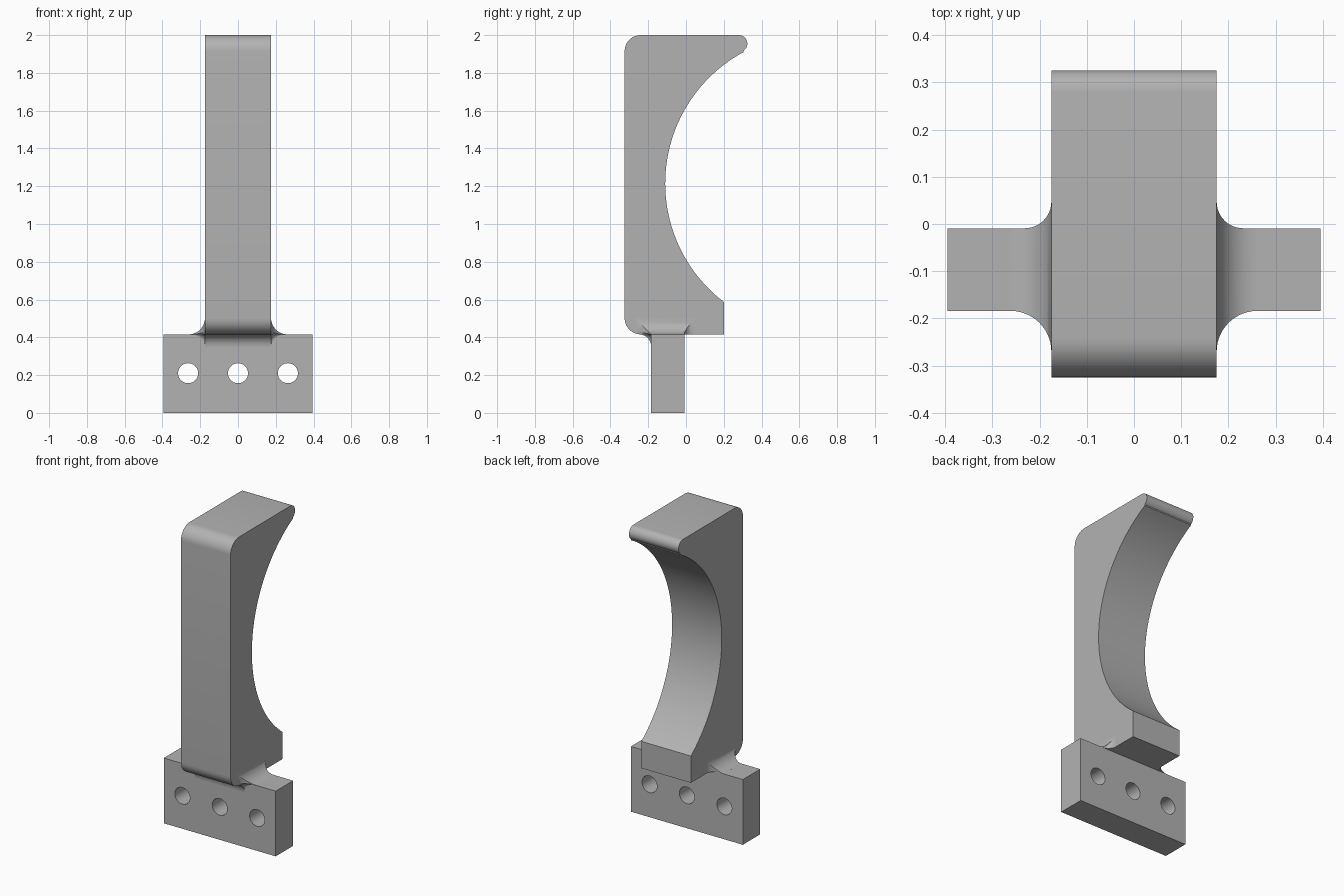
import bpy, bmesh, math
from mathutils import Matrix

cube = bpy.data.objects.get("Cube")
if cube:
    bpy.data.objects.remove(cube, do_unlink=True)

grey = bpy.data.materials.new("plain grey")
grey.use_nodes = True
GREY = (0.45, 0.45, 0.45, 1)
grey.diffuse_color = GREY
grey.node_tree.nodes["Principled BSDF"].inputs["Base Color"].default_value = GREY

HALF = 0.175                     # half width of the arm
FRONT, BACK, TOP = -0.184, -0.009, 0.416   # plate faces


def finish(name, bm):
    bmesh.ops.recalc_face_normals(bm, faces=bm.faces)
    mesh = bpy.data.meshes.new(name)
    bm.to_mesh(mesh)
    bm.free()
    ob = bpy.data.objects.new(name, mesh)
    bpy.context.collection.objects.link(ob)
    mesh.materials.append(grey)
    return ob


def smooth(ob):
    bpy.ops.object.select_all(action='DESELECT')
    ob.select_set(True)
    bpy.context.view_layer.objects.active = ob
    bpy.ops.object.shade_smooth_by_angle(angle=math.radians(30))


def arc(cy, cz, r, a0, a1, n):
    angles = [math.radians(a0 + (a1 - a0) * i / n) for i in range(n + 1)]
    return [(cy + r * math.cos(a), cz + r * math.sin(a)) for a in angles]


def loft(name, sections):
    """Join (x, outline) sections into one capped solid."""
    bm = bmesh.new()
    rings = [[bm.verts.new((x, y, z)) for y, z in pts] for x, pts in sections]
    for a, b in zip(rings, rings[1:]):
        for i in range(len(a)):
            j = (i + 1) % len(a)
            bm.faces.new((a[i], a[j], b[j], b[i]))
    bm.faces.new(rings[0][::-1])
    bm.faces.new(rings[-1])
    return finish(name, bm)


# Arm: rounded block with a large hollow in its back and a rounded tip
r = 0.085
profile = (arc(-0.325 + r, 2 - r, r, 180, 90, 10)
           + arc(0.28, 1.955, 0.045, 90, -55, 12)
           + arc(0.68, 1.215, 0.79, 118.3, 232.6, 48)
           + [(0.2, TOP), (-0.1, TOP), (-0.1, 0.35)]
           + arc(FRONT - 0.066, 0.35, 0.066, 0, 90, 10)
           + arc(-0.325 + r, TOP + r, r, 265, 180, 10))
smooth(loft("arm", [(-HALF, profile), (HALF, profile)]))

# Mounting plate with three through holes
bm = bmesh.new()
bmesh.ops.create_cube(bm, size=1)
bmesh.ops.scale(bm, vec=(0.79, BACK - FRONT, TOP), verts=bm.verts)
bmesh.ops.translate(bm, vec=(0, (FRONT + BACK) / 2, TOP / 2), verts=bm.verts)
plate = finish("mounting_plate", bm)

bm = bmesh.new()
for x in (-0.264, 0, 0.264):
    place = Matrix.Translation((x, -0.1, 0.21)) @ Matrix.Rotation(math.pi / 2, 4, 'X')
    bmesh.ops.create_cone(bm, cap_ends=True, segments=40, radius1=0.053,
                          radius2=0.053, depth=0.6, matrix=place)
cutter = finish("hole_cutter", bm)
cutter.hide_render = True
cut = plate.modifiers.new("holes", 'BOOLEAN')
cut.operation, cut.solver, cut.object = 'DIFFERENCE', 'EXACT', cutter
bpy.ops.object.select_all(action='DESELECT')
plate.select_set(True)
bpy.context.view_layer.objects.active = plate
bpy.ops.object.modifier_apply(modifier=cut.name)
bpy.data.objects.remove(cutter, do_unlink=True)
smooth(plate)


# Flared fillets that blend the plate into both sides of the arm
def flare(x, radius):
    t = min(1, max(0, (HALF + radius - x) / radius))
    return radius * (1 - math.sqrt(1 - t * t))


def flare_section(x):
    f, b = flare(x, 0.086), flare(x, 0.056)
    under = arc(FRONT - 0.75 * f, TOP - 0.75 * f, 0.75 * f, 0, 90, 6)
    return ([(BACK + b, TOP + f), (BACK + b, TOP), (BACK, TOP),
             (BACK - 0.05, TOP - 0.75 * f)] + under
            + [(FRONT - f, TOP + 0.2 * f), (FRONT - f, TOP + f)])


for side, name in ((1, "left_fillet"), (-1, "right_fillet")):
    steps = [HALF + 0.084 * (1 - math.cos(math.pi / 2 * i / 14)) for i in range(15)]
    smooth(loft(name, [(side * x, flare_section(x)) for x in steps]))
